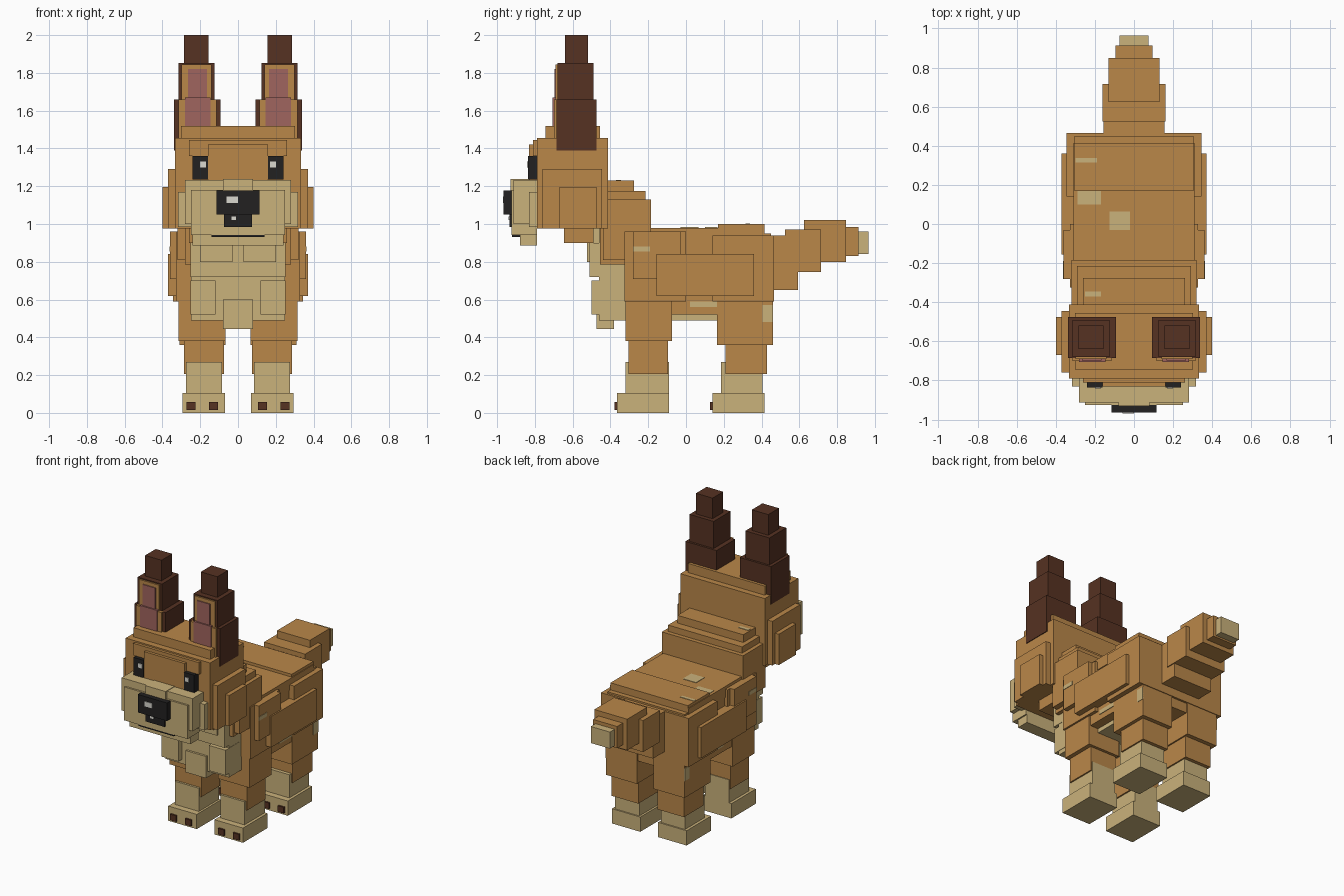
import bpy, bmesh


def material(name, rgb):
    m = bpy.data.materials.new(name)
    lin = [((c / 255 + 0.055) / 1.055) ** 2.4 for c in rgb]
    m.diffuse_color = (*lin, 1)
    return m


TAN = material("tan_fur", (186, 135, 73))
CREAM = material("cream_fur", (202, 178, 123))
BROWN = material("dark_brown", (86, 50, 34))
PINK = material("ear_pink", (160, 101, 95))
BLACK = material("black", (34, 33, 33))
WHITE = material("white", (218, 216, 208))


def box(name, mat, x, y, z):
    """Box from three (low, high) ranges."""
    bm = bmesh.new()
    bmesh.ops.create_cube(bm, size=1)
    for v in bm.verts:
        v.co = [r[0] if c < 0 else r[1] for r, c in zip((x, y, z), v.co)]
    me = bpy.data.meshes.new(name)
    bm.to_mesh(me)
    bm.free()
    me.materials.append(mat)
    ob = bpy.data.objects.new(name, me)
    bpy.context.collection.objects.link(ob)
    return ob


def mid(name, mat, half, y, z):
    """Box centred on x = 0."""
    return box(name, mat, (-half, half), y, z)


def pair(name, mat, x, y, z):
    """The same box on the left and on the right."""
    box(name + "_right", mat, x, y, z)
    box(name + "_left", mat, (-x[1], -x[0]), y, z)


# Legs: paw, claws, sock, shin, thigh
for end, dy, sock_y, shin_y in (("front", 0, (-0.32, -0.09), (-0.305, -0.095)),
                                ("back", 0.505, (0.185, 0.405), (0.21, 0.43))):
    pair(end + "_paw", CREAM, (0.07, 0.295), (-0.365 + dy, -0.09 + dy), (0, 0.105))
    for i, cx in enumerate((0.13, 0.248)):
        pair(f"{end}_claw_{i}", BROWN, (cx - 0.024, cx + 0.024),
             (-0.378 + dy, -0.34 + dy), (0.015, 0.058))
    pair(end + "_sock", CREAM, (0.085, 0.275), sock_y, (0.1, 0.27))
    pair(end + "_shin", TAN, (0.075, 0.285), shin_y, (0.205, 0.4))
pair("front_thigh", TAN, (0.065, 0.315), (-0.32, -0.075), (0.38, 0.65))
pair("back_thigh", TAN, (0.065, 0.31), (0.165, 0.46), (0.36, 0.65))

# Body
mid("torso", TAN, 0.305, (-0.3, 0.45), (0.52, 0.95))
mid("belly", CREAM, 0.24, (-0.25, 0.3), (0.49, 0.56))
mid("back_ridge", TAN, 0.31, (-0.19, 0.415), (0.9, 0.98))
mid("rump_top", TAN, 0.305, (0.17, 0.415), (0.9, 1.0))
mid("haunches", TAN, 0.345, (0.14, 0.465), (0.59, 0.938))
mid("shoulders", TAN, 0.328, (-0.325, 0.0), (0.59, 0.96))
pair("shoulder_pad", TAN, (0.3, 0.36), (-0.28, -0.03), (0.71, 0.96))
pair("flank_pad", TAN, (0.3, 0.37), (-0.155, 0.36), (0.62, 0.84))

# Neck
mid("neck_base", TAN, 0.32, (-0.44, -0.185), (0.81, 1.13))
mid("neck_middle", TAN, 0.292, (-0.43, -0.215), (0.85, 1.175))
mid("neck_nape", TAN, 0.26, (-0.43, -0.275), (0.9, 1.23))
mid("throat", TAN, 0.28, (-0.455, -0.32), (0.785, 1.04))

# Chest ruff
mid("chest", CREAM, 0.25, (-0.46, -0.3), (0.49, 0.99))
mid("chest_upper", CREAM, 0.252, (-0.51, -0.42), (0.72, 0.9))
pair("chest_tuft", CREAM, (0.12, 0.252), (-0.5, -0.35), (0.52, 0.7))
pair("chest_collar", CREAM, (0.03, 0.2), (-0.525, -0.45), (0.8, 0.98))
mid("chest_point", CREAM, 0.08, (-0.475, -0.38), (0.445, 0.6))

# Head
mid("head", TAN, 0.333, (-0.79, -0.412), (0.975, 1.455))
mid("head_crown", TAN, 0.303, (-0.745, -0.455), (1.4, 1.52))
mid("jaw", TAN, 0.26, (-0.645, -0.49), (0.9, 1.0))
pair("cheek", TAN, (0.3, 0.37), (-0.76, -0.445), (0.975, 1.29))
pair("cheek_pad", TAN, (0.33, 0.4), (-0.67, -0.475), (0.975, 1.195))
mid("brow", TAN, 0.26, (-0.81, -0.75), (1.36, 1.445))
mid("forehead", TAN, 0.16, (-0.83, -0.75), (1.19, 1.42))

# Eyes with glints
pair("eye", BLACK, (0.16, 0.24), (-0.836, -0.78), (1.235, 1.36))
pair("eye_glint", WHITE, (0.17, 0.2), (-0.841, -0.833), (1.3, 1.33))

# Muzzle
mid("muzzle_sides", CREAM, 0.317, (-0.83, -0.75), (0.985, 1.17))
mid("muzzle", CREAM, 0.28, (-0.912, -0.78), (1.0, 1.233))
mid("muzzle_front", CREAM, 0.25, (-0.925, -0.79), (0.942, 1.18))
mid("muzzle_bridge", CREAM, 0.08, (-0.93, -0.78), (1.1, 1.237))
mid("chin", CREAM, 0.24, (-0.88, -0.79), (0.885, 0.96))
mid("mouth_line", BLACK, 0.14, (-0.921, -0.85), (0.93, 0.944))
mid("nose", BLACK, 0.115, (-0.965, -0.9), (1.05, 1.178))
mid("nose_lower", BLACK, 0.075, (-0.935, -0.9), (0.985, 1.06))
box("nose_glint", WHITE, (-0.06, 0.0), (-0.969, -0.961), (1.11, 1.145))
box("nose_lower_glint", WHITE, (-0.035, -0.01), (-0.939, -0.931), (1.02, 1.04))

# Ears: three stacked blocks with a lined front
pair("ear_base", BROWN, (0.092, 0.338), (-0.685, -0.475), (1.39, 1.66))
pair("ear_middle", BROWN, (0.125, 0.315), (-0.68, -0.49), (1.6, 1.853))
pair("ear_tip", BROWN, (0.155, 0.285), (-0.64, -0.52), (1.8, 2.0))
pair("ear_lining_lower", TAN, (0.115, 0.315), (-0.7, -0.66), (1.45, 1.66))
pair("ear_lining_upper", TAN, (0.14, 0.3), (-0.69, -0.66), (1.62, 1.845))
pair("ear_inner_lower", PINK, (0.145, 0.28), (-0.706, -0.69), (1.52, 1.67))
pair("ear_inner_upper", PINK, (0.165, 0.265), (-0.697, -0.68), (1.67, 1.82))

# Tail
mid("tail_root", TAN, 0.155, (0.43, 0.592), (0.65, 0.938))
mid("tail_middle", TAN, 0.162, (0.525, 0.715), (0.745, 0.97))
mid("tail_end", TAN, 0.13, (0.625, 0.848), (0.8, 1.022))
mid("tail_taper", TAN, 0.095, (0.8, 0.912), (0.83, 0.985))
mid("tail_tip", CREAM, 0.075, (0.88, 0.965), (0.842, 0.96))

# Pale fur patches
box("back_patch", CREAM, (-0.125, -0.02), (-0.03, 0.065), (0.976, 0.983))
box("rump_patch", CREAM, (-0.29, -0.17), (0.1, 0.168), (0.976, 0.983))
box("rump_streak", CREAM, (-0.3, -0.19), (0.315, 0.338), (0.996, 1.003))
box("neck_streak", CREAM, (-0.25, -0.17), (-0.37, -0.345), (1.226, 1.233))
pair("shoulder_patch", CREAM, (0.356, 0.363), (-0.28, -0.19), (0.855, 0.882))
pair("belly_patch", CREAM, (0.302, 0.309), (0.02, 0.165), (0.56, 0.59))
pair("thigh_patch", CREAM, (0.306, 0.313), (0.405, 0.46), (0.48, 0.57))
